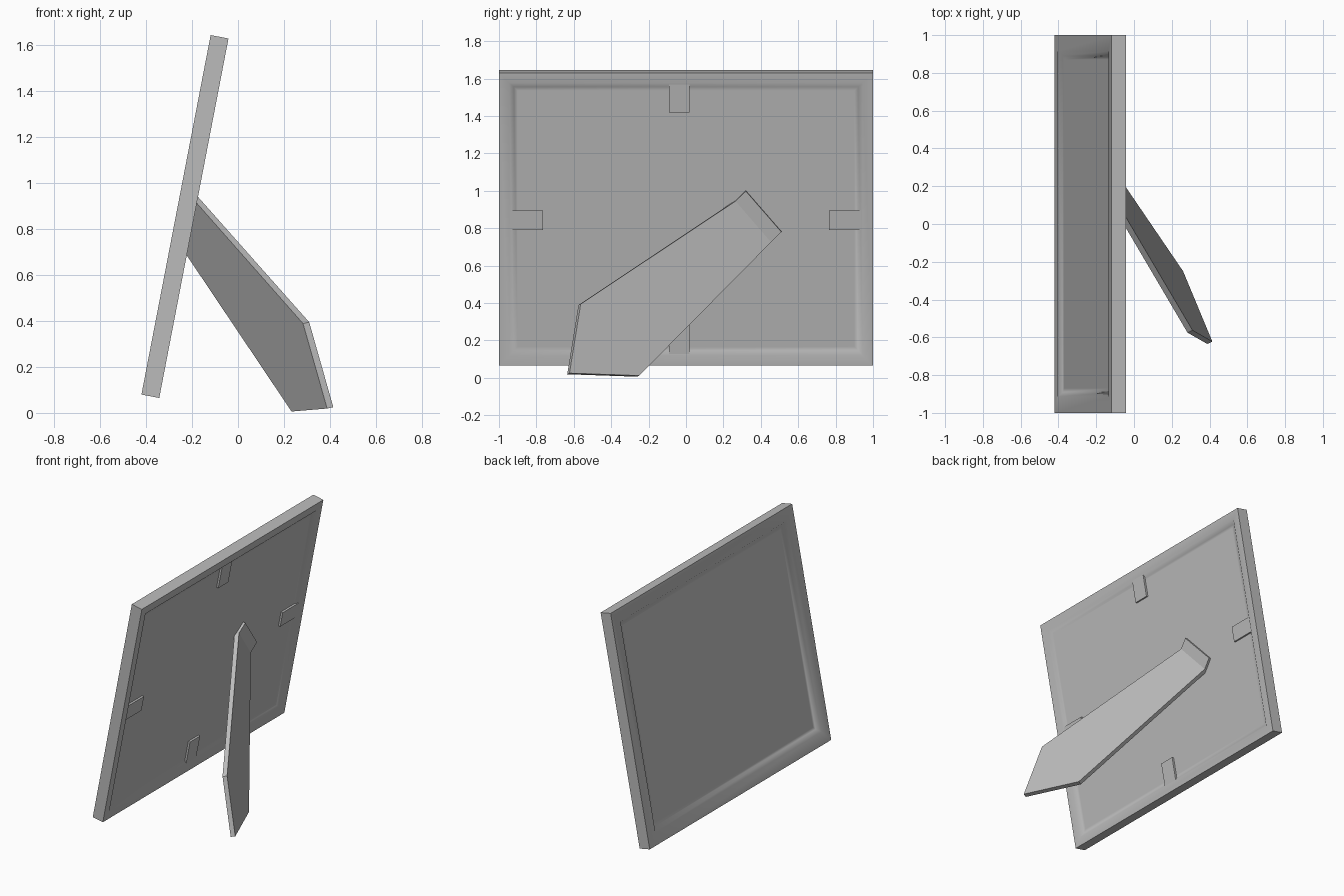
import bpy, bmesh, math
from mathutils import Vector, Matrix

cube = bpy.data.objects.get("Cube")
if cube:
    bpy.data.objects.remove(cube, do_unlink=True)

grey = bpy.data.materials.new("plain grey")
grey.use_nodes = True
tone = (0.5, 0.5, 0.5, 1)
grey.diffuse_color = tone
grey.node_tree.nodes["Principled BSDF"].inputs["Base Color"].default_value = tone

# Local frame axes: x = thickness (back is +x), y = width, z = height
THICK, WIDTH, HEIGHT = 0.079, 2.0, 1.594
BACK_DEPTH = 0.02
LEAN = Matrix.Translation((-0.231, 0, 0.855)) @ Matrix.Rotation(math.radians(10.9), 4, 'Y')


def make_object(name, bm, matrix=None):
    mesh = bpy.data.meshes.new(name)
    bm.to_mesh(mesh)
    bm.free()
    mesh.materials.append(grey)
    obj = bpy.data.objects.new(name, mesh)
    bpy.context.collection.objects.link(obj)
    if matrix:
        obj.matrix_world = matrix
    return obj


def box(size, center=(0, 0, 0)):
    bm = bmesh.new()
    bmesh.ops.create_cube(bm, size=1)
    bmesh.ops.scale(bm, vec=size, verts=bm.verts)
    bmesh.ops.translate(bm, vec=center, verts=bm.verts)
    return bm


# Leaning frame with a softly sloped recess on front and back
bm = box((THICK, WIDTH, HEIGHT))
for side, border, depth in ((-1, 0.085, 0.025), (1, 0.055, BACK_DEPTH)):
    bm.normal_update()
    panel = max(bm.faces, key=lambda f: f.normal.x * side)
    for width, drop in ((border, 0), (0.025, depth), (0.02, 0)):
        bmesh.ops.inset_region(bm, faces=[panel], thickness=width, depth=-drop,
                               use_even_offset=True)
frame = make_object("frame", bm, LEAN)
bpy.context.view_layer.objects.active = frame
frame.select_set(True)
bpy.ops.object.shade_smooth_by_angle(angle=math.radians(60))
frame.select_set(False)

# Four retaining clips around the back panel
clip_x = THICK / 2 - BACK_DEPTH + 0.006
side_size, end_size = (0.015, 0.175, 0.105), (0.015, 0.11, 0.17)
for name, size, y, z in (("left_clip", side_size, 0.852, -0.007),
                         ("right_clip", side_size, -0.852, -0.007),
                         ("top_clip", end_size, -0.035, 0.664),
                         ("bottom_clip", end_size, -0.035, -0.658)):
    make_object(name, box(size, (clip_x, y, z)), LEAN)

# Stand: a hinge tab lying on the back panel, bent into a diagonal leg
bm = bmesh.new()
tab_top, tab_side, bend_low, bend_high, foot_inner, foot_outer, knee = [
    bm.verts.new(p) for p in (
        (-0.167, 0.32, 0.998), (-0.21, 0.51, 0.78), (-0.22, 0.455, 0.725),
        (-0.178, 0.265, 0.945), (0.26, -0.25, 0.012), (0.415, -0.623, 0.025),
        (0.31, -0.563, 0.395))]
bm.faces.new((tab_top, bend_high, bend_low, tab_side))
bm.faces.new((bend_high, knee, foot_outer, foot_inner, bend_low))
bmesh.ops.recalc_face_normals(bm, faces=bm.faces)
bm.normal_update()
if bm.faces[:][1].normal.x < 0:
    bmesh.ops.reverse_faces(bm, faces=bm.faces)
stand = make_object("stand", bm)
solid = stand.modifiers.new("plank thickness", 'SOLIDIFY')
solid.thickness = 0.03
solid.offset = -1
